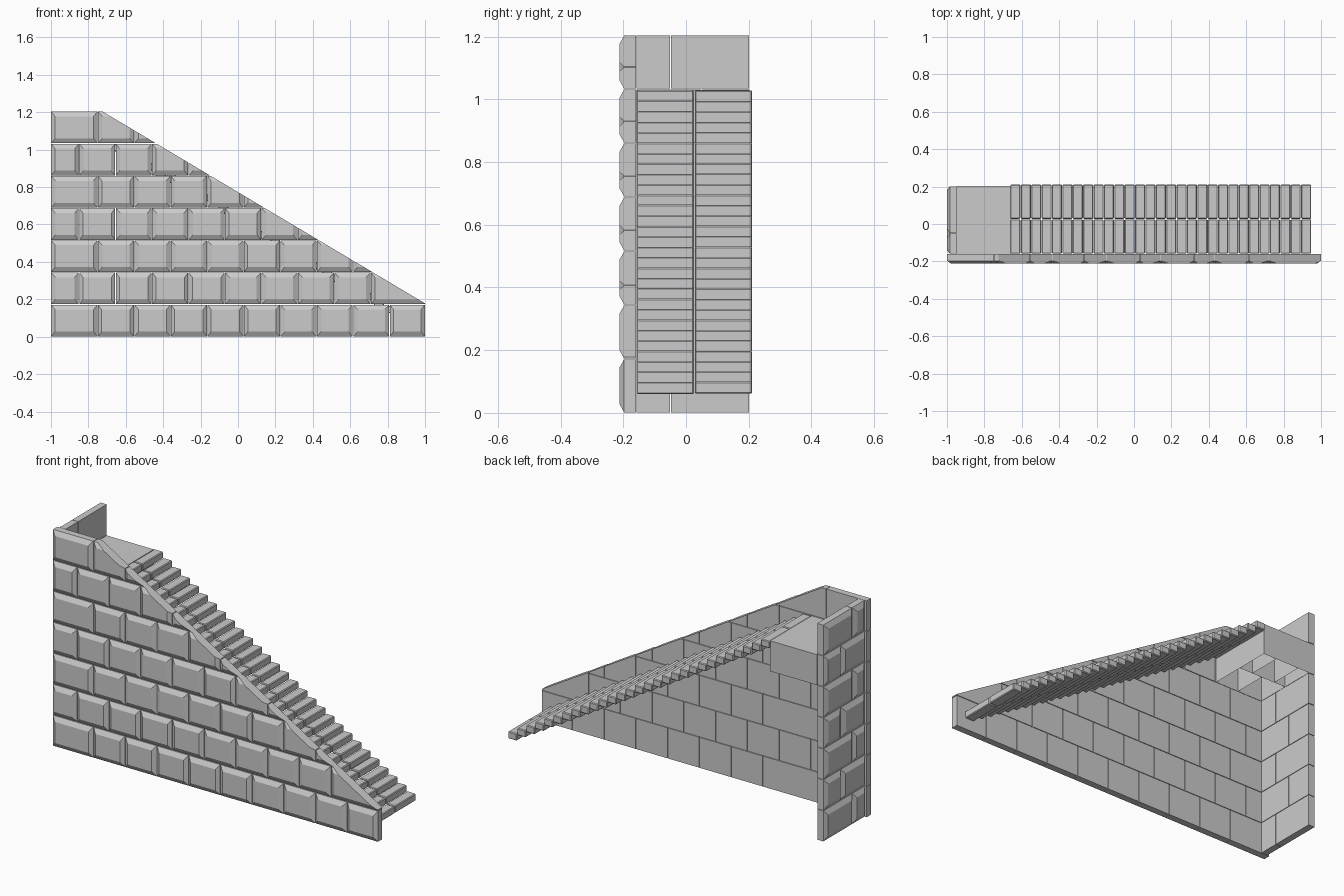
import bpy, bmesh, random
from mathutils import Vector, Matrix

if "Cube" in bpy.data.objects:
    bpy.data.objects.remove(bpy.data.objects["Cube"])

random.seed(4)
ROW = 1.205 / 7          # height of one stone course
GAP = 0.0015             # half joint between stones
FRONT, INNER = -0.212, -0.16


def finish(bm, name):
    bmesh.ops.recalc_face_normals(bm, faces=bm.faces)
    mesh = bpy.data.meshes.new(name)
    bm.to_mesh(mesh)
    bm.free()
    ob = bpy.data.objects.new(name, mesh)
    bpy.context.collection.objects.link(ob)
    return ob


def box(bm, lo, hi):
    lo, hi = Vector(lo), Vector(hi)
    m = Matrix.Translation((lo + hi) / 2) @ Matrix.Diagonal((*(hi - lo), 1))
    return bmesh.ops.create_cube(bm, size=1, matrix=m)["verts"]


def stone(bm, a0, a1, z0, z1, place, thick=0.052):
    """Chamfered block; place(a, depth, z) maps wall coordinates to space."""
    a0, a1, z0, z1 = a0 + GAP, a1 - GAP, z0 + GAP, z1 - GAP
    rings = []
    for depth, ia, iz in ((thick, 0, 0), (0.015, 0, 0), (0, 0.022, 0.026)):
        ia += random.uniform(-.003, .003) if ia else 0
        rings.append([bm.verts.new(place(a, depth, z)) for a, z in (
            (a0 + ia, z0 + iz), (a1 - ia, z0 + iz),
            (a1 - ia, z1 - iz), (a0 + ia, z1 - iz))])
    bm.faces.new(rings[0])
    bm.faces.new(rings[2])
    for r, s in zip(rings, rings[1:]):
        for i in range(4):
            j = (i + 1) % 4
            bm.faces.new((r[i], r[j], s[j], s[i]))


# Sloped front wall: running bond courses trimmed along the stair line
bm = bmesh.new()
for row in range(7):
    first = -0.75 if row % 2 == 0 else -0.85
    joints = [-1.0] + [first + 0.195 * k for k in range(10)]
    joints = [x for x in joints if x < 0.9] + [1.0]
    for a, b in zip(joints, joints[1:]):
        stone(bm, a, b, row * ROW, (row + 1) * ROW,
              lambda u, d, z: (u, FRONT + d, z))
cut = bmesh.ops.bisect_plane(
    bm, geom=bm.verts[:] + bm.edges[:] + bm.faces[:],
    plane_co=(1.0, 0, 0.178), plane_no=(0.595, 0, 1), clear_outer=True)
edges = [e for e in bm.edges if e.is_boundary]
bmesh.ops.holes_fill(bm, edges=edges, sides=0)
finish(bm, "front_wall_stones")

# Tall end wall behind the landing
bm = bmesh.new()
for row in range(7):
    mid = -0.05 if row % 2 == 0 else 0.05
    for a, b in ((INNER, mid), (mid, 0.203)):
        stone(bm, a, b, row * ROW, (row + 1) * ROW,
              lambda u, d, z: (-1 + d, u, z))
finish(bm, "end_wall_stones")

# Landing: staggered hollow blocks, open underneath
bm = bmesh.new()
for y0, y1, xs in ((INNER, 0.02, (-0.948, -0.80, -0.66)),
                   (0.02, 0.203, (-0.948, -0.88, -0.74, -0.66))):
    for x0, x1 in zip(xs, xs[1:]):
        box(bm, (x0, y0, 5 * ROW), (x1, y1, 6 * ROW - 0.003))
bmesh.ops.delete(bm, geom=[f for f in bm.faces
                           if f.calc_center_median().z < 5 * ROW + 0.01],
                 context='FACES_ONLY')
finish(bm, "landing_blocks")

# Steps: 29 treads, two slabs side by side
bm = bmesh.new()
N, RUN, RISE = 29, 0.0555, 0.0332
for i in range(N):
    x1 = 0.948 - i * RUN
    top = 0.099 + i * RISE
    for y0, y1 in ((-0.158, 0.025), (0.028, 0.211)):
        j = random.uniform(-.0012, .0012)
        box(bm, (x1 - RUN + 0.001, y0, top - 0.039 + j),
            (x1 - 0.001, y1, top + j))
steps = finish(bm, "stair_treads")
bev = steps.modifiers.new("worn_edges", 'BEVEL')
bev.width = 0.004
bev.segments = 1
